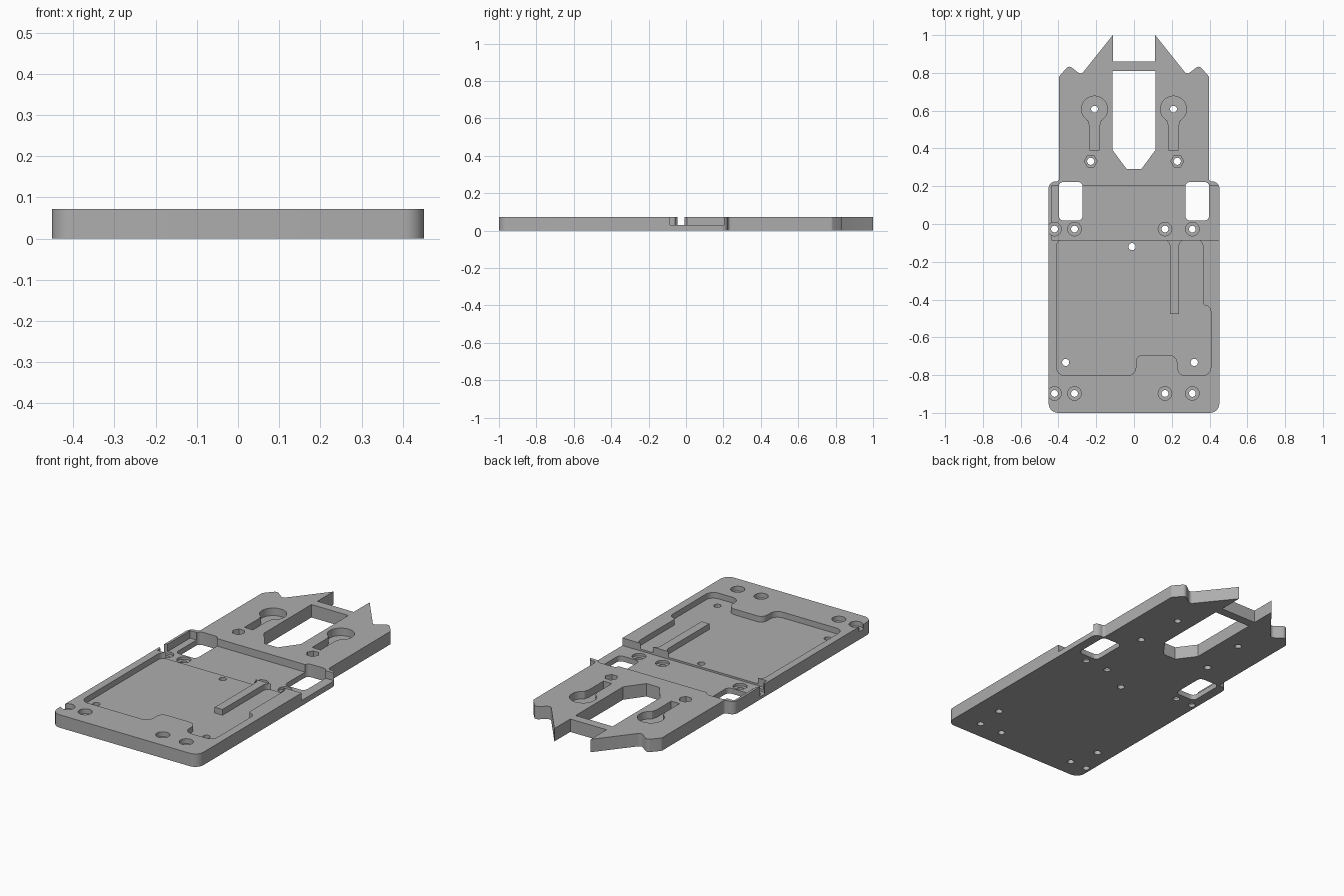
import bpy, bmesh, math
from mathutils import Vector

T = 0.072          # plate thickness
TOP = 0.12         # height where open pockets end, above the plate

if "Cube" in bpy.data.objects:
    bpy.data.objects.remove(bpy.data.objects["Cube"])

grey = bpy.data.materials.new("plain grey")
grey.use_nodes = True
colour = (0.42, 0.42, 0.42, 1)
grey.diffuse_color = colour
grey.node_tree.nodes["Principled BSDF"].inputs["Base Color"].default_value = colour


def rounded(points, steps=6):
    """Turn (x, y, radius) corners into an outline with arcs."""
    out = []
    for i, (x, y, r) in enumerate(points):
        p = Vector((x, y))
        if r == 0:
            out.append(p)
            continue
        a = (Vector(points[i - 1][:2]) - p).normalized()
        b = (Vector(points[(i + 1) % len(points)][:2]) - p).normalized()
        ang = a.angle(b)
        c = p + (a + b).normalized() * r / math.sin(ang / 2)
        t, phi = r / math.tan(ang / 2), math.pi - ang
        s, e = p + a * t - c, p + b * t - c
        for k in range(steps + 1):
            f = k / steps
            out.append(c + (s * math.sin((1 - f) * phi) + e * math.sin(f * phi)) / math.sin(phi))
    return out


def prism(name, outline, z0, z1):
    bm = bmesh.new()
    face = bm.faces.new([bm.verts.new((p[0], p[1], z0)) for p in outline])
    up = bmesh.ops.extrude_face_region(bm, geom=[face])["geom"]
    bmesh.ops.translate(bm, vec=(0, 0, z1 - z0),
                        verts=[v for v in up if isinstance(v, bmesh.types.BMVert)])
    bmesh.ops.recalc_face_normals(bm, faces=bm.faces)
    mesh = bpy.data.meshes.new(name)
    bm.to_mesh(mesh)
    bm.free()
    obj = bpy.data.objects.new(name, mesh)
    bpy.context.collection.objects.link(obj)
    return obj


def disc(x, y, r, n=24, start=0.0):
    return [(x + r * math.cos(start + math.tau * k / n),
             y + r * math.sin(start + math.tau * k / n)) for k in range(n)]


def box(x0, x1, y0, y1, r=0):
    return rounded([(x0, y0, r), (x1, y0, r), (x1, y1, r), (x0, y1, r)])


# Base plate with shoulders, ears and two pointed prongs
half = [(0.452, -1, 0.05), (0.452, 0.225, 0.035), (0.397, 0.225, 0.015),
        (0.397, 0.78, 0.015), (0.345, 0.84, 0.02), (0.28, 0.79, 0.02),
        (0.112, 1, 0), (0.112, 0.86, 0)]
mirror = [(-x, y, r) for x, y, r in reversed(half)]
plate = prism("mounting_plate", rounded(half + mirror), 0, T)
plate.data.materials.append(grey)


def cut(outline, z0=-0.05, z1=TOP):
    cutter = prism("cutter", outline, z0, z1)
    cutter.hide_render = True
    cutter.data.materials.append(grey)
    mod = plate.modifiers.new("cut", "BOOLEAN")
    mod.operation, mod.solver, mod.object = "DIFFERENCE", "EXACT", cutter
    bpy.context.view_layer.objects.active = plate
    bpy.ops.object.modifier_apply(modifier=mod.name)
    bpy.data.objects.remove(cutter)


# Cross channel, open on the left side
cut(box(-0.438, 0.6, -0.085, 0.203), 0.03)

# Main recess, wrapping around a rib
cut(rounded([
    (-0.41, -0.083, 0.035), (-0.41, -0.803, 0.045), (0.01, -0.803, 0.045),
    (0.01, -0.693, 0.035), (0.23, -0.693, 0.045), (0.23, -0.803, 0.045),
    (0.407, -0.803, 0.045), (0.407, -0.43, 0.035), (0.365, -0.43, 0.012),
    (0.365, -0.083, 0.035), (0.238, -0.083, 0.035), (0.238, -0.477, 0),
    (0.19, -0.477, 0), (0.19, -0.083, 0.035)]), 0.04)

# Central window with a tapered front end
cut([(-0.114, 0.81), (-0.114, 0.392), (-0.04, 0.292),
     (0.04, 0.292), (0.114, 0.392), (0.114, 0.81)])

for s in (-1, 1):
    # Rectangular side window
    x = s * 0.335
    cut(box(x - 0.063, x + 0.063, 0.018, 0.223, 0.025))
    # Keyhole recess: round head flaring into a slot
    x = s * 0.209
    w, r, y = 0.026, 0.069, 0.608
    arc = [(x + r * math.cos(a), y + r * math.sin(a))
           for a in (math.radians(-40 + 260 * k / 28) for k in range(29))]
    cut(arc + [(x - 0.034, 0.548), (x - w, 0.52), (x - w, 0.392),
               (x + w, 0.392), (x + w, 0.52), (x + 0.034, 0.548)], 0.03)
    cut(disc(x, y, 0.018))
    # Hexagonal nut pocket with its bore
    x = s * 0.229
    cut(disc(x, 0.332, 0.034, 6), 0.03)
    cut(disc(x, 0.332, 0.019))

# Counterbored screw holes in two rows
for x in (-0.421, -0.315, 0.164, 0.309):
    for y, floor in ((-0.027, 0.016), (-0.897, 0.045)):
        cut(disc(x, y, 0.036), floor)
        cut(disc(x, y, 0.018))

# Plain holes in the recess floor
for x, y in ((-0.01, -0.12), (-0.362, -0.733), (0.319, -0.733)):
    cut(disc(x, y, 0.019))

bpy.ops.object.select_all(action="DESELECT")
plate.select_set(True)
bpy.context.view_layer.objects.active = plate
bpy.ops.object.shade_smooth_by_angle(angle=math.radians(30))
